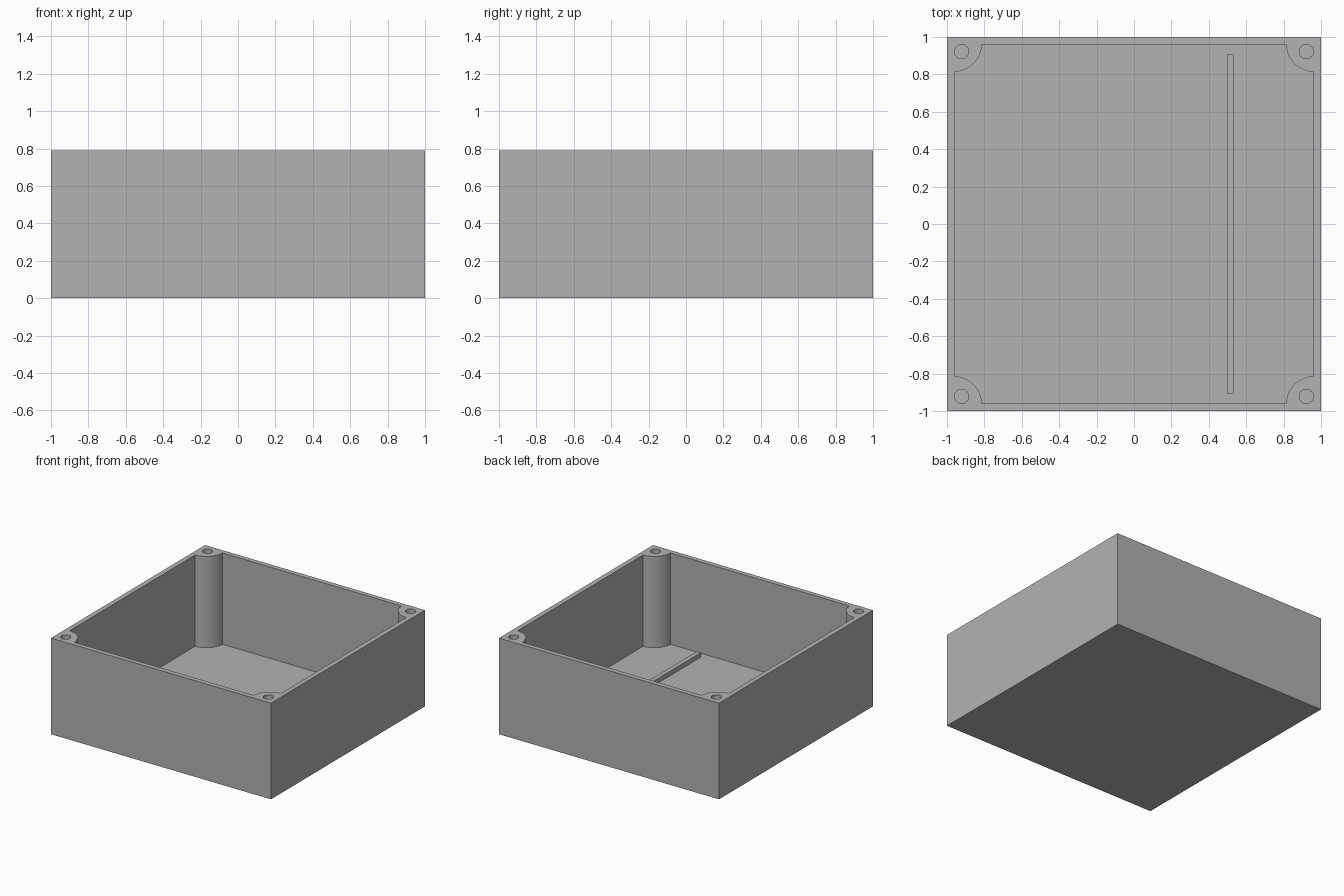
import bpy, bmesh, math

cube = bpy.data.objects.get("Cube")
if cube:
    bpy.data.objects.remove(cube, do_unlink=True)

HEIGHT, FLOOR, INNER = 0.79, 0.04, 0.96
BOSS_CENTRE, BOSS_R = 0.965, 0.152
HOLE_POS, HOLE_R, HOLE_BOTTOM = 0.922, 0.038, 0.25

grey = bpy.data.materials.new("plain grey")
grey.use_nodes = True
colour = (0.448, 0.448, 0.448, 1)
grey.diffuse_color = colour
grey.node_tree.nodes["Principled BSDF"].inputs["Base Color"].default_value = colour


def prism(name, outline, z0, z1):
    """Extrude a counter-clockwise outline from z0 to z1."""
    bm = bmesh.new()
    base = bm.faces.new([bm.verts.new((x, y, z0)) for x, y in outline])
    top = bmesh.ops.extrude_face_region(bm, geom=[base], use_keep_orig=True)["geom"]
    bmesh.ops.translate(bm, vec=(0, 0, z1 - z0),
                        verts=[v for v in top if isinstance(v, bmesh.types.BMVert)])
    bmesh.ops.recalc_face_normals(bm, faces=bm.faces)
    mesh = bpy.data.meshes.new(name)
    bm.to_mesh(mesh)
    bm.free()
    mesh.materials.append(grey)
    obj = bpy.data.objects.new(name, mesh)
    bpy.context.collection.objects.link(obj)
    return obj


def rectangle(x0, x1, y0, y1):
    return [(x0, y0), (x1, y0), (x1, y1), (x0, y1)]


def circle(cx, cy, r, n=32):
    return [(cx + r * math.cos(math.tau * i / n), cy + r * math.sin(math.tau * i / n))
            for i in range(n)]


def cavity_outline(steps=20):
    """Square with a concave arc around the screw boss at each corner."""
    inset = math.asin((BOSS_CENTRE - INNER) / BOSS_R)
    start, end = 1.5 * math.pi - inset, math.pi + inset
    points = []
    for k in range(4):
        c, s = math.cos(k * math.pi / 2), math.sin(k * math.pi / 2)
        for i in range(steps + 1):
            a = start + (end - start) * i / steps
            x = BOSS_CENTRE + BOSS_R * math.cos(a)
            y = BOSS_CENTRE + BOSS_R * math.sin(a)
            points.append((c * x - s * y, s * x + c * y))
    return points


# Open box with corner bosses and screw holes
box = prism("enclosure_body", rectangle(-1, 1, -1, 1), 0, HEIGHT)
cutters = [prism("cavity_cutter", cavity_outline(), FLOOR, HEIGHT + 0.1)]
for sx in (-1, 1):
    for sy in (-1, 1):
        cutters.append(prism("screw_hole_cutter", circle(sx * HOLE_POS, sy * HOLE_POS, HOLE_R),
                             HOLE_BOTTOM, HEIGHT + 0.1))
for cutter in cutters:
    cutter.hide_render = True
    mod = box.modifiers.new("cut", "BOOLEAN")
    mod.operation, mod.solver, mod.object = "DIFFERENCE", "EXACT", cutter

bpy.context.view_layer.update()
result = bpy.data.meshes.new_from_object(box.evaluated_get(bpy.context.evaluated_depsgraph_get()))
box.modifiers.clear()
box.data = result
for cutter in cutters:
    bpy.data.objects.remove(cutter, do_unlink=True)

# Low ridge across the floor
prism("floor_ridge", rectangle(0.498, 0.535, -0.905, 0.905), FLOOR - 0.01, FLOOR + 0.037)

# Smooth bosses and holes, keep box edges sharp
bpy.ops.object.select_all(action="DESELECT")
box.select_set(True)
bpy.context.view_layer.objects.active = box
bpy.ops.object.shade_smooth_by_angle(angle=math.radians(30))
